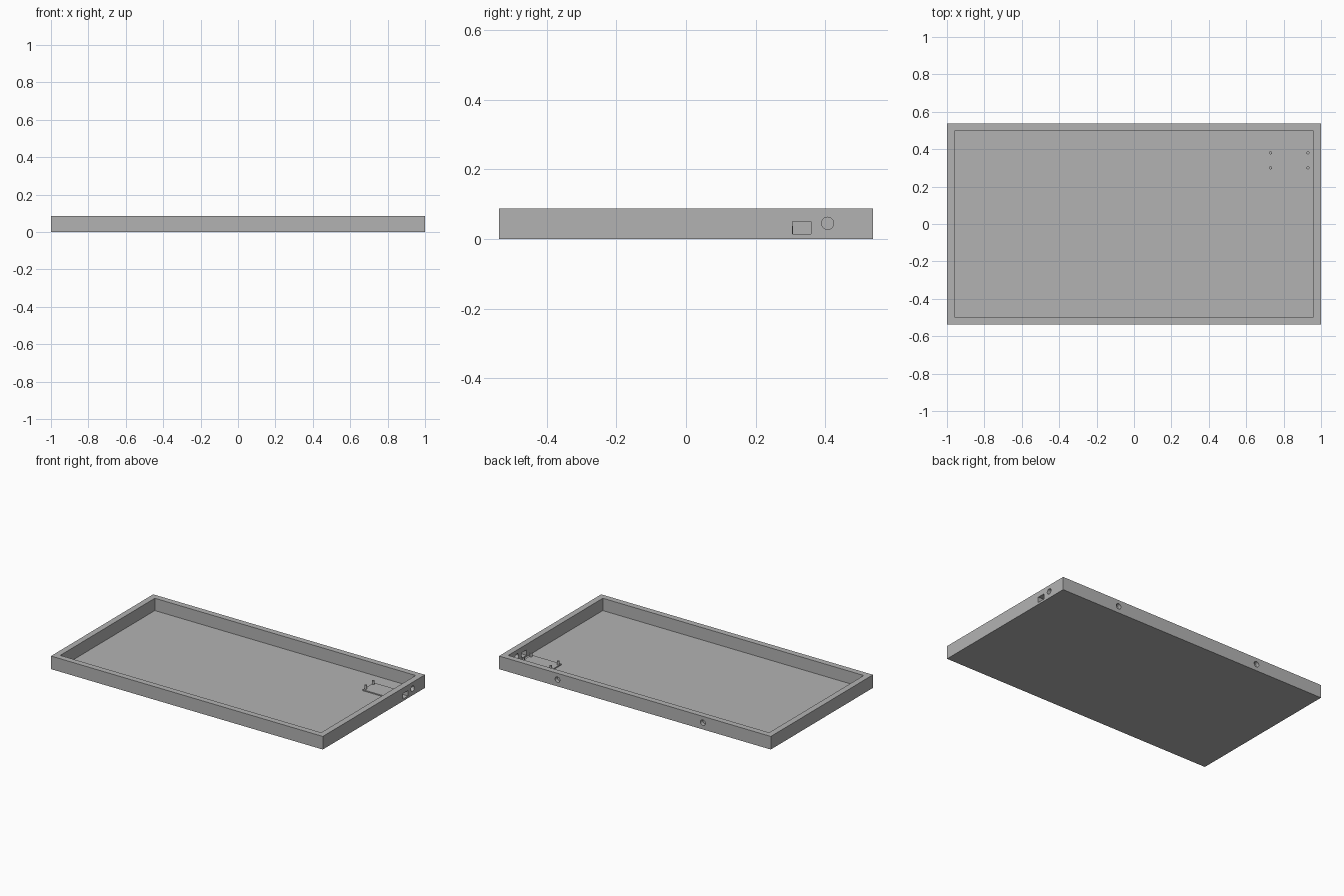
import bpy
from math import pi

cube = bpy.data.objects.get("Cube")
if cube:
    bpy.data.objects.remove(cube, do_unlink=True)

grey = bpy.data.materials.new("neutral_grey")
grey.use_nodes = True
colour = (0.45, 0.45, 0.45, 1)
grey.diffuse_color = colour
grey.node_tree.nodes["Principled BSDF"].inputs["Base Color"].default_value = colour


def finish(name):
    obj = bpy.context.object
    obj.name = name
    obj.data.materials.append(grey)
    return obj


def box(name, low, high):
    centre = [(a + b) / 2 for a, b in zip(low, high)]
    bpy.ops.mesh.primitive_cube_add(size=1, location=centre)
    obj = finish(name)
    obj.scale = [b - a for a, b in zip(low, high)]
    bpy.ops.object.transform_apply(location=False, rotation=False, scale=True)
    return obj


def rod(name, centre, radius, depth, rotation=(0, 0, 0)):
    bpy.ops.mesh.primitive_cylinder_add(vertices=32, radius=radius, depth=depth,
                                        location=centre, rotation=rotation)
    obj = finish(name)
    bpy.ops.object.shade_smooth_by_angle()
    return obj


def cut(target, cutter):
    cutter.hide_render = True
    mod = target.modifiers.new(cutter.name, 'BOOLEAN')
    mod.operation = 'DIFFERENCE'
    mod.solver = 'EXACT'
    mod.object = cutter
    bpy.context.view_layer.objects.active = target
    bpy.ops.object.modifier_apply(modifier=mod.name)
    bpy.data.objects.remove(cutter, do_unlink=True)


X, Y, H, WALL, FLOOR = 1, 0.537, 0.087, 0.04, 0.005

# Shallow open tray with a thin floor
tray = box("tray", (-X, -Y, 0), (X, Y, H))
cut(tray, box("cavity_cutter", (WALL - X, WALL - Y, FLOOR), (X - WALL, Y - WALL, 0.2)))

# Connector openings through the side wall
cut(tray, box("port_cutter", (0.9, 0.306, 0.014), (1.1, 0.359, 0.05)))
cut(tray, rod("jack_cutter", (X, 0.407, 0.045), 0.0175, 0.15, (0, pi / 2, 0)))

# Blind mounting holes in the back wall
for x in (-0.5, 0.57):
    cut(tray, rod("mount_cutter", (x, Y, 0.045), 0.018, 0.05, (pi / 2, 0, 0)))

# Thin board platform with four posts
box("board_platform", (0.72, 0.28, FLOOR - 0.002), (0.94, 0.40, 0.012))
for x in (0.73, 0.93):
    for y in (0.30, 0.38):
        rod("board_post", (x, y, 0.02), 0.008, 0.034)
